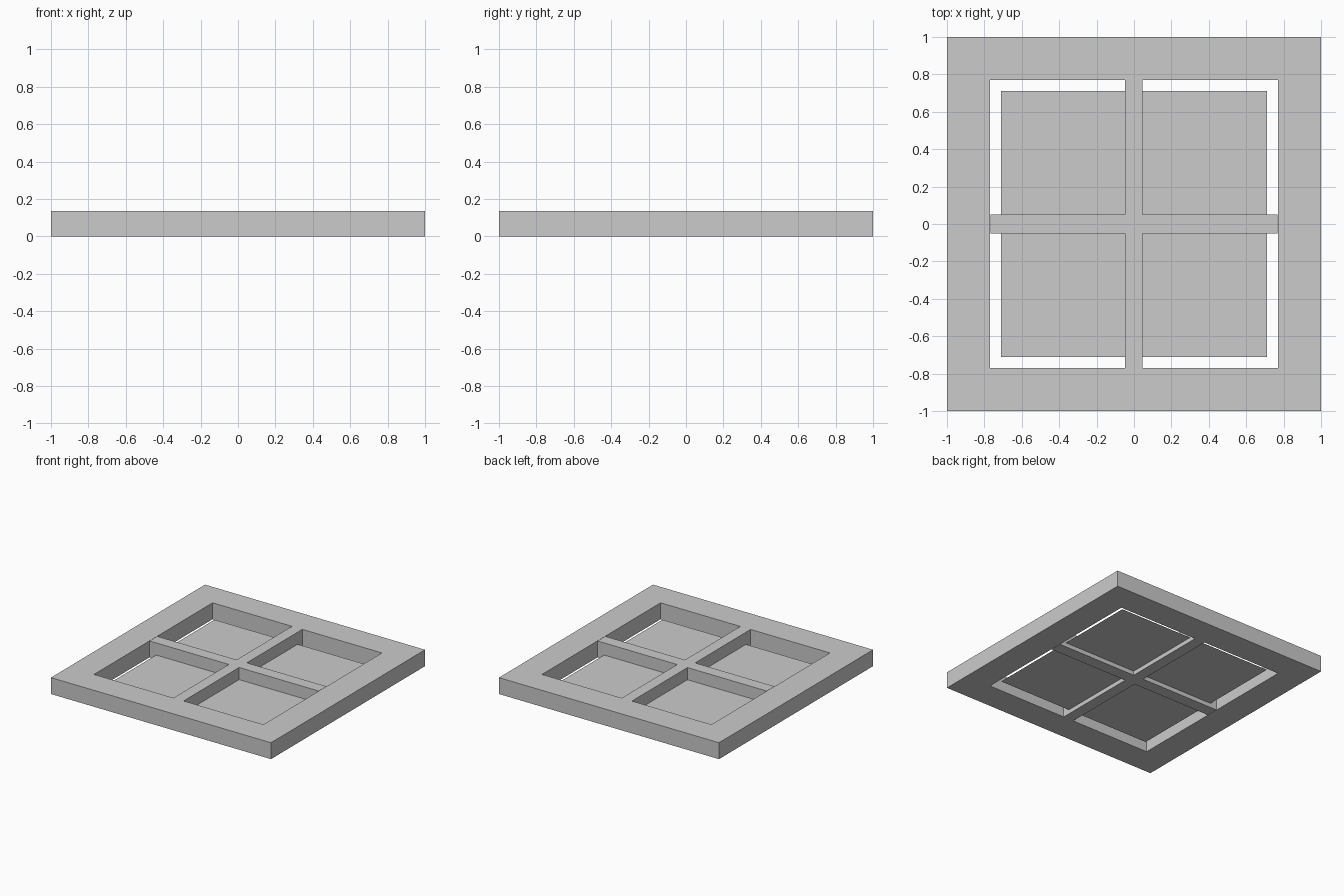
import bpy

if "Cube" in bpy.data.objects:
    bpy.data.objects.remove(bpy.data.objects["Cube"])

H = 0.135      # frame depth
INNER = 0.77   # half size of the opening


def box(name, x0, x1, y0, y1, z0, z1):
    bpy.ops.mesh.primitive_cube_add(size=1, location=((x0 + x1) / 2, (y0 + y1) / 2, (z0 + z1) / 2))
    ob = bpy.context.object
    ob.name = name
    ob.scale = (x1 - x0, y1 - y0, z1 - z0)
    bpy.ops.object.transform_apply(location=False, rotation=False, scale=True)
    return ob


# Outer frame: full-width rails, stiles fitted between them
box("front_rail", -1, 1, -1, -INNER, 0, H)
box("back_rail", -1, 1, INNER, 1, 0, H)
box("left_stile", -1, -INNER, -INNER, INNER, 0, H)
box("right_stile", INNER, 1, -INNER, INNER, 0, H)

# Glazing bars: one long bar, one crossing in two halves
box("cross_bar", -0.768, 0.768, -0.05, 0.05, 0, H)
box("front_glazing_bar", -0.048, 0.045, -INNER, -0.05, 0, H)
box("back_glazing_bar", -0.048, 0.045, 0.05, INNER, 0, H)

# Thin pane, slightly smaller than the opening
bpy.ops.mesh.primitive_plane_add(size=1.42, location=(0, 0, 0.035))
bpy.context.object.name = "pane"
